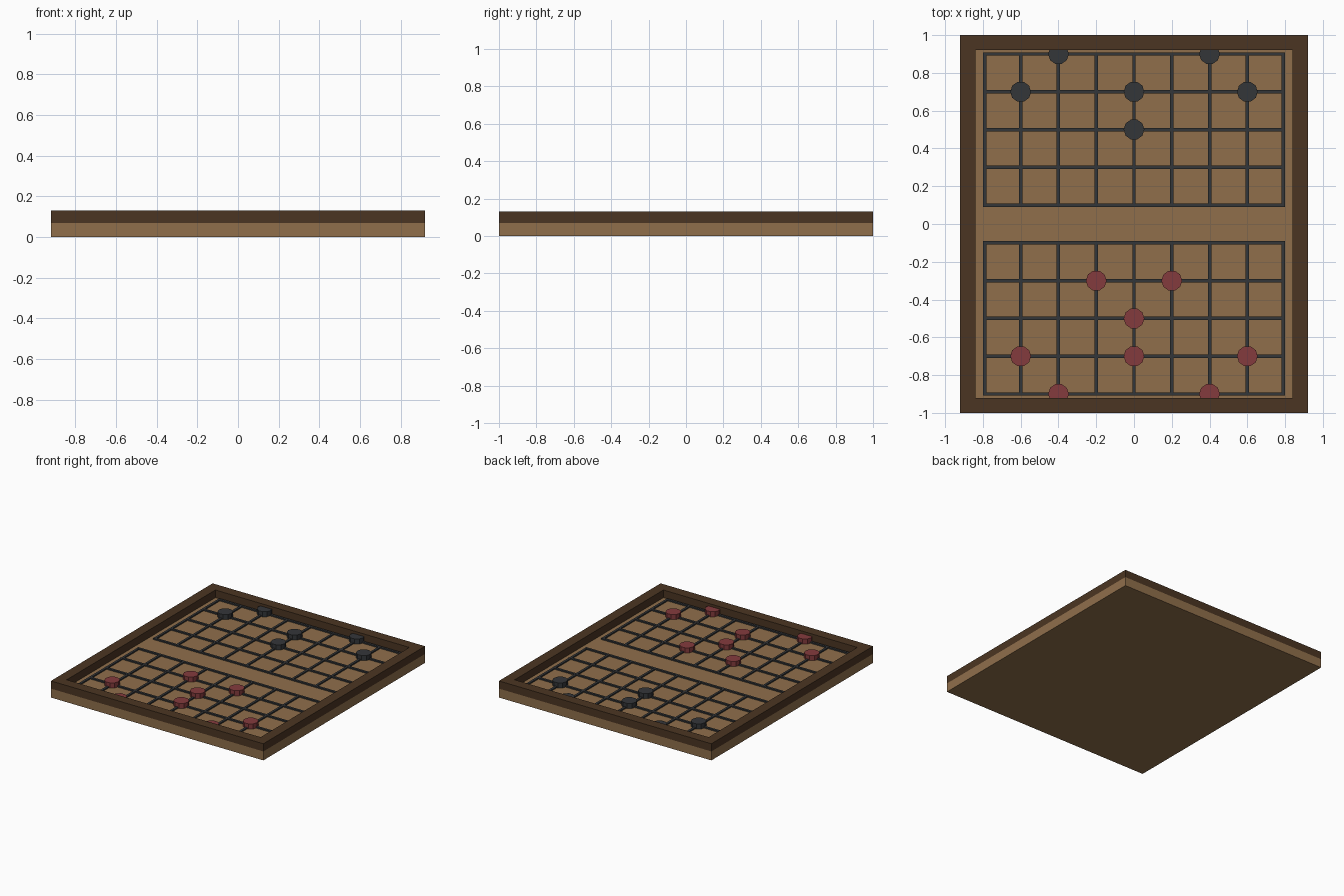
import bpy, bmesh, math

if "Cube" in bpy.data.objects:
    bpy.data.objects.remove(bpy.data.objects["Cube"])

def material(name, srgb):
    m = bpy.data.materials.new(name)
    lin = [((c / 255 + 0.055) / 1.055) ** 2.4 for c in srgb]
    m.diffuse_color = (*lin, 1)
    m.use_nodes = True
    m.node_tree.nodes["Principled BSDF"].inputs["Base Color"].default_value = m.diffuse_color
    return m

TAN = material("tan wood", (144, 111, 75))
BROWN = material("dark brown wood", (75, 53, 34))
BLACK = material("charcoal", (52, 54, 57))
RED = material("dull red", (132, 59, 61))

BASE_TOP, LINE_TOP, RIM_TOP, PIECE_TOP = 0.07, 0.08, 0.13, 0.11

def finish(bm, name, mat):
    bmesh.ops.recalc_face_normals(bm, faces=bm.faces)
    me = bpy.data.meshes.new(name)
    bm.to_mesh(me)
    bm.free()
    me.materials.append(mat)
    ob = bpy.data.objects.new(name, me)
    bpy.context.collection.objects.link(ob)
    return ob

def add_box(bm, x0, x1, y0, y1, z0, z1):
    vs = bmesh.ops.create_cube(bm, size=1)["verts"]
    for v in vs:
        v.co.x = x1 if v.co.x > 0 else x0
        v.co.y = y1 if v.co.y > 0 else y0
        v.co.z = z1 if v.co.z > 0 else z0

# board slab
bm = bmesh.new()
add_box(bm, -0.92, 0.92, -1, 1, 0, BASE_TOP)
finish(bm, "board_base", TAN)

# raised rim: closed rectangular ring
bm = bmesh.new()
corners = [(-1, -1), (1, -1), (1, 1), (-1, 1)]
profile = [(0.92, 1.0, BASE_TOP), (0.92, 1.0, RIM_TOP),
           (0.84, 0.92, RIM_TOP), (0.84, 0.92, BASE_TOP)]
rings = [[bm.verts.new((sx * x, sy * y, z)) for x, y, z in profile] for sx, sy in corners]
for i in range(4):
    a, b = rings[i], rings[(i + 1) % 4]
    for j in range(4):
        k = (j + 1) % 4
        bm.faces.new((a[j], b[j], b[k], a[k]))
finish(bm, "board_rim", BROWN)

# grid lines on each half, leaving the middle band open
W = 0.009
for side, label in ((-1, "front"), (1, "back")):
    bm = bmesh.new()
    for r in range(5):
        y = side * (0.1 + 0.2 * r)
        add_box(bm, -0.8, 0.8, y - W, y + W, BASE_TOP, LINE_TOP)
    lo, hi = sorted((side * 0.1, side * 0.9))
    for c in range(-4, 5):
        x = max(-0.8 + W, min(0.8 - W, c * 0.2))
        add_box(bm, x - W, x + W, lo, hi, BASE_TOP, LINE_TOP - 0.0005)
    finish(bm, label + "_grid_lines", BLACK)

# ten-sided playing discs
def disc(name, x, y, mat):
    bm = bmesh.new()
    n, r = 10, 0.055
    f = bm.faces.new([bm.verts.new((r * math.cos(math.tau * i / n),
                                    r * math.sin(math.tau * i / n), BASE_TOP))
                      for i in range(n)])
    ext = bmesh.ops.extrude_face_region(bm, geom=[f], use_keep_orig=True)["geom"]
    for v in ext:
        if isinstance(v, bmesh.types.BMVert):
            v.co.z = PIECE_TOP
    ob = finish(bm, name, mat)
    ob.location = (x, y, 0)

black_spots = [(0.4, 0.9), (0.6, 0.7), (0, 0.7), (0, 0.5)]
red_spots = [(0.2, -0.3), (0, -0.5), (0, -0.7), (0.6, -0.7), (0.4, -0.9)]
for spots, mat, name in ((black_spots, BLACK, "black_disc"), (red_spots, RED, "red_disc")):
    for x, y in spots:
        for s in ((-1, 1) if x else (1,)):
            disc(name, s * x, y, mat)
